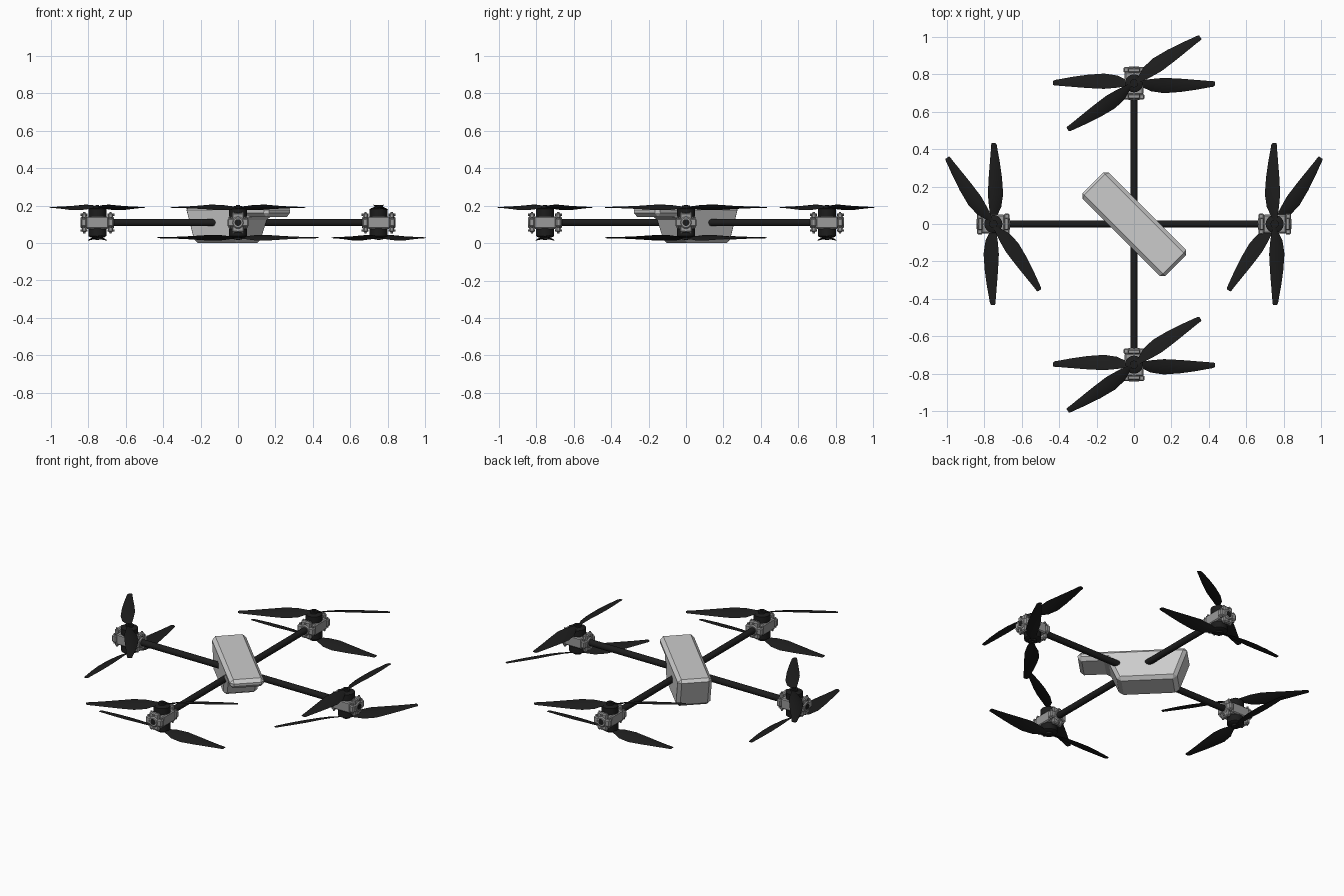
import bpy, bmesh
from math import radians, sin, cos, pi
from mathutils import Matrix, Vector

if "Cube" in bpy.data.objects:
    bpy.data.objects.remove(bpy.data.objects["Cube"])


def material(name, v):
    m = bpy.data.materials.new(name)
    m.diffuse_color = (v, v, v, 1)
    m.use_nodes = True
    m.node_tree.nodes["Principled BSDF"].inputs["Base Color"].default_value = m.diffuse_color
    return m


BLACK = material("black_carbon", 0.012)
METAL = material("mount_grey", 0.32)
MID = 0.109      # height of the arm axis
REACH = 0.752    # rotor distance from the centre


def finish(name, bm, mat=None, smooth=True, bevel=0.0):
    bmesh.ops.recalc_face_normals(bm, faces=bm.faces)
    me = bpy.data.meshes.new(name)
    bm.to_mesh(me)
    bm.free()
    ob = bpy.data.objects.new(name, me)
    bpy.context.collection.objects.link(ob)
    if mat:
        me.materials.append(mat)
    if bevel:
        b = ob.modifiers.new("bevel", 'BEVEL')
        b.width, b.segments = bevel, 1
    if smooth:
        bpy.ops.object.select_all(action='DESELECT')
        ob.select_set(True)
        bpy.context.view_layer.objects.active = ob
        bpy.ops.object.shade_smooth_by_angle(angle=radians(35))
    return ob


def add_box(bm, c, s, M):
    bmesh.ops.create_cube(bm, size=1, matrix=M @ Matrix.Translation(c) @ Matrix.Diagonal((*s, 1)))


def add_cyl(bm, c, r, h, M, axis='Z', n=24, r2=None):
    R = Matrix.Rotation(pi / 2, 4, 'Y') if axis == 'X' else Matrix()
    bmesh.ops.create_cone(bm, cap_ends=True, segments=n, radius1=r, radius2=r if r2 is None else r2,
                          depth=h, matrix=M @ Matrix.Translation(c) @ R)


# Body: side profile (along, height) extruded across, turned 45 degrees
profile = [(-0.317, 0.196), (0.317, 0.196), (0.311, 0.140), (0.145, 0.140), (0.085, 0.0), (-0.247, 0.0)]
bm = bmesh.new()
sides = [[bm.verts.new((a, w, z)) for a, z in profile] for w in (-0.099, 0.099)]
for s in sides:
    bm.faces.new(s)
for i in range(len(profile)):
    j = (i + 1) % len(profile)
    bm.faces.new((sides[0][i], sides[0][j], sides[1][j], sides[1][i]))
bm.transform(Matrix.Rotation(-pi / 4, 4, 'Z'))
finish("body", bm, smooth=False, bevel=0.02)

# Blade stations: radius, bulging edge, straight edge, pitch
STATIONS = [(0.015, .012, -.012, 22), (0.045, .022, -.018, 24), (0.09, .045, -.026, 23),
            (0.16, .055, -.032, 20), (0.25, .047, -.026, 14), (0.33, .035, -.019, 10),
            (0.40, .022, -.013, 7), (0.424, .018, -.012, 6), (0.432, .012, -.009, 6)]


def propeller(name, centre, angle, hand):
    bm = bmesh.new()
    for turn in (0, 180):
        rings = []
        for r, e1, e2, pitch in STATIONS:
            p, w = radians(pitch), e1 - e2
            mid = (e1 + e2) / 2
            t = 0.06 * w + 0.001
            ring = []
            for k, h in ((-.5, 0), (-.2, .8), (.2, 1), (.5, 0), (.2, -.7), (-.2, -.5)):
                u, v = k * w, h * t
                y = u * cos(p) + v * sin(p)
                z = -u * sin(p) + v * cos(p)
                ring.append(bm.verts.new(Matrix.Rotation(radians(angle + turn), 3, 'Z')
                                         @ Vector((r, hand * (mid + y), z))))
            rings.append(ring)
        for a, b in zip(rings, rings[1:]):
            for i in range(6):
                j = (i + 1) % 6
                bm.faces.new((a[i], a[j], b[j], b[i]))
        bm.faces.new(rings[0])
        bm.faces.new(rings[-1])
    add_cyl(bm, (0, 0, 0), 0.022, 0.018, Matrix())
    bm.transform(Matrix.Translation(centre))
    finish(name, bm, BLACK)


# Each side: name, arm heading, straight blade angle/hand, diagonal blade angle/hand, diagonal on top
SIDES = [("front", -90, (0, -1), (34.5, 1), True), ("back", 90, (0, -1), (34.5, 1), True),
         ("left", 180, (90, -1), (124.5, 1), True), ("right", 0, (90, 1), (55.5, -1), False)]
OFF = 0.081

for name, heading, straight, diagonal, diag_top in SIDES:
    A = Matrix.Translation((0, 0, MID)) @ Matrix.Rotation(radians(heading), 4, 'Z')
    M = A @ Matrix.Translation((REACH, 0, 0))

    # Tubular arm
    bm = bmesh.new()
    add_cyl(bm, (0.38, 0, 0), 0.0195, 0.70, A, 'X')
    finish(name + "_arm", bm, BLACK)

    # Clamp mount: centre block, end brackets and collars
    bm = bmesh.new()
    add_box(bm, (0, 0, 0), (0.120, 0.100, 0.066), M)
    for s in (-1, 1):
        add_box(bm, (s * 0.072, 0, 0), (0.030, 0.112, 0.044), M)
        add_box(bm, (s * 0.070, 0, 0), (0.026, 0.066, 0.104), M)
        add_cyl(bm, (s * 0.066, 0, 0), 0.032, 0.048, M, 'X')
    finish(name + "_mount", bm, METAL, smooth=False, bevel=0.006)

    # Bolts along the brackets
    bm = bmesh.new()
    for sx in (-1, 1):
        for sy in (-1, 1):
            add_cyl(bm, (sx * 0.072, sy * 0.044, 0), 0.007, 0.060, M, n=8)
            add_cyl(bm, (sx * 0.070, sy * 0.024, 0), 0.006, 0.114, M, n=8)
            add_cyl(bm, (sx * 0.072, 0, sy * 0.042), 0.006, 0.038, M, 'X', n=8)
    finish(name + "_bolts", bm, METAL)

    # Dark tube end seen in the collar
    bm = bmesh.new()
    add_cyl(bm, (0.082, 0, 0), 0.018, 0.018, M, 'X')
    finish(name + "_tube_end", bm, BLACK)

    # Upper and lower motors
    bm = bmesh.new()
    for s in (-1, 1):
        add_cyl(bm, (0, 0, s * 0.052), 0.048, 0.040, M, n=32)
        taper = (0.048, 0.036) if s > 0 else (0.036, 0.048)
        add_cyl(bm, (0, 0, s * 0.0755), taper[0], 0.007, M, n=32, r2=taper[1])
        add_cyl(bm, (0, 0, s * 0.086), 0.010, 0.016, M, n=16)
    finish(name + "_motors", bm, BLACK)

    # Propeller pair
    top, low = (diagonal, straight) if diag_top else (straight, diagonal)
    hub = M.translation
    propeller(name + "_upper_propeller", hub + Vector((0, 0, OFF)), *top)
    propeller(name + "_lower_propeller", hub - Vector((0, 0, OFF)), *low)
